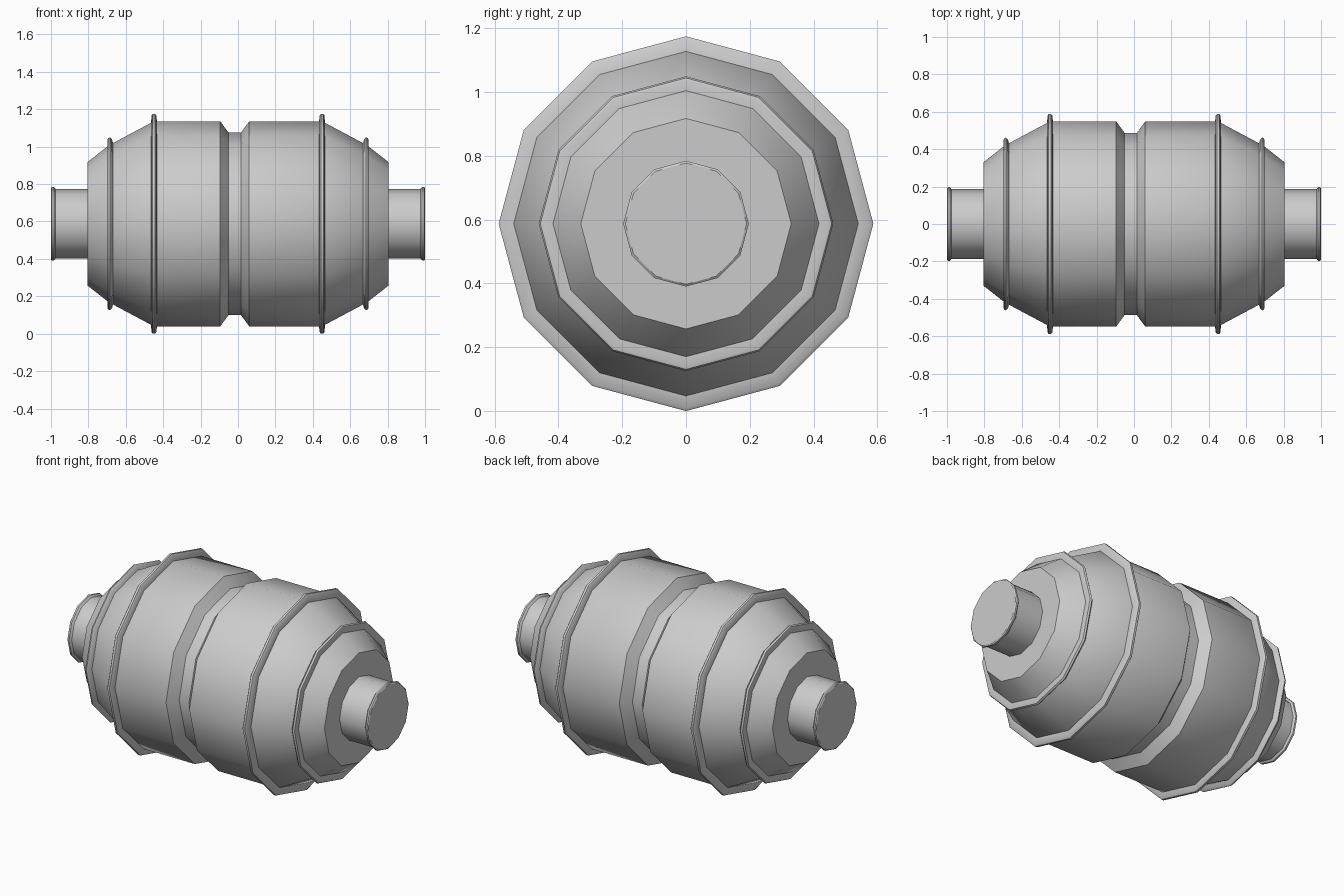
import bpy, bmesh, math

if "Cube" in bpy.data.objects:
    bpy.data.objects.remove(bpy.data.objects["Cube"])

SIDES = 12
AXIS_Z = 0.5875


def lathe(name, profile, ring=False, mirror=False):
    """Spin (x, radius) points around the long axis; cap the ends or close into a ring."""
    bm = bmesh.new()
    loops = []
    for x, r in profile:
        loops.append([bm.verts.new((x, r * math.sin(2 * math.pi * i / SIDES),
                                    AXIS_Z + r * math.cos(2 * math.pi * i / SIDES)))
                      for i in range(SIDES)])
    pairs = list(zip(loops, loops[1:]))
    if ring:
        pairs.append((loops[-1], loops[0]))
    for a, b in pairs:
        for i in range(SIDES):
            j = (i + 1) % SIDES
            bm.faces.new((a[i], a[j], b[j], b[i]))
    if not ring:
        bm.faces.new(loops[0])
        bm.faces.new(loops[-1])
    if mirror:
        geom = bmesh.ops.duplicate(bm, geom=bm.verts[:] + bm.edges[:] + bm.faces[:])["geom"]
        for v in geom:
            if isinstance(v, bmesh.types.BMVert):
                v.co.x *= -1
    bmesh.ops.recalc_face_normals(bm, faces=bm.faces)
    mesh = bpy.data.meshes.new(name)
    bm.to_mesh(mesh)
    bm.free()
    obj = bpy.data.objects.new(name, mesh)
    bpy.context.collection.objects.link(obj)
    bpy.ops.object.select_all(action='DESELECT')
    obj.select_set(True)
    bpy.context.view_layer.objects.active = obj
    bpy.ops.object.shade_smooth_by_angle(angle=math.radians(35))
    return obj


# Barrel with tapered ends and a waist groove
lathe("barrel", [(-0.805, 0.33), (-0.69, 0.42), (-0.45, 0.548), (-0.095, 0.548),
                 (-0.05, 0.487), (0.015, 0.487), (0.06, 0.548), (0.45, 0.548),
                 (0.69, 0.42), (0.805, 0.33)])

# Large flanges where the barrel starts to taper
lathe("shoulder_flanges", [(0.432, 0.53), (0.436, 0.578), (0.443, 0.5875),
                           (0.456, 0.5875), (0.463, 0.578), (0.465, 0.53)],
      ring=True, mirror=True)

# Tilted bands around the tapered ends
lathe("taper_bands", [(0.662, 0.41), (0.674, 0.452), (0.685, 0.462),
                      (0.695, 0.457), (0.698, 0.448), (0.69, 0.39)],
      ring=True, mirror=True)

# End pipes with a small rolled lip
lathe("end_pipes", [(0.78, 0.186), (0.975, 0.186), (0.985, 0.197),
                    (0.995, 0.197), (1.0, 0.19)], mirror=True)
